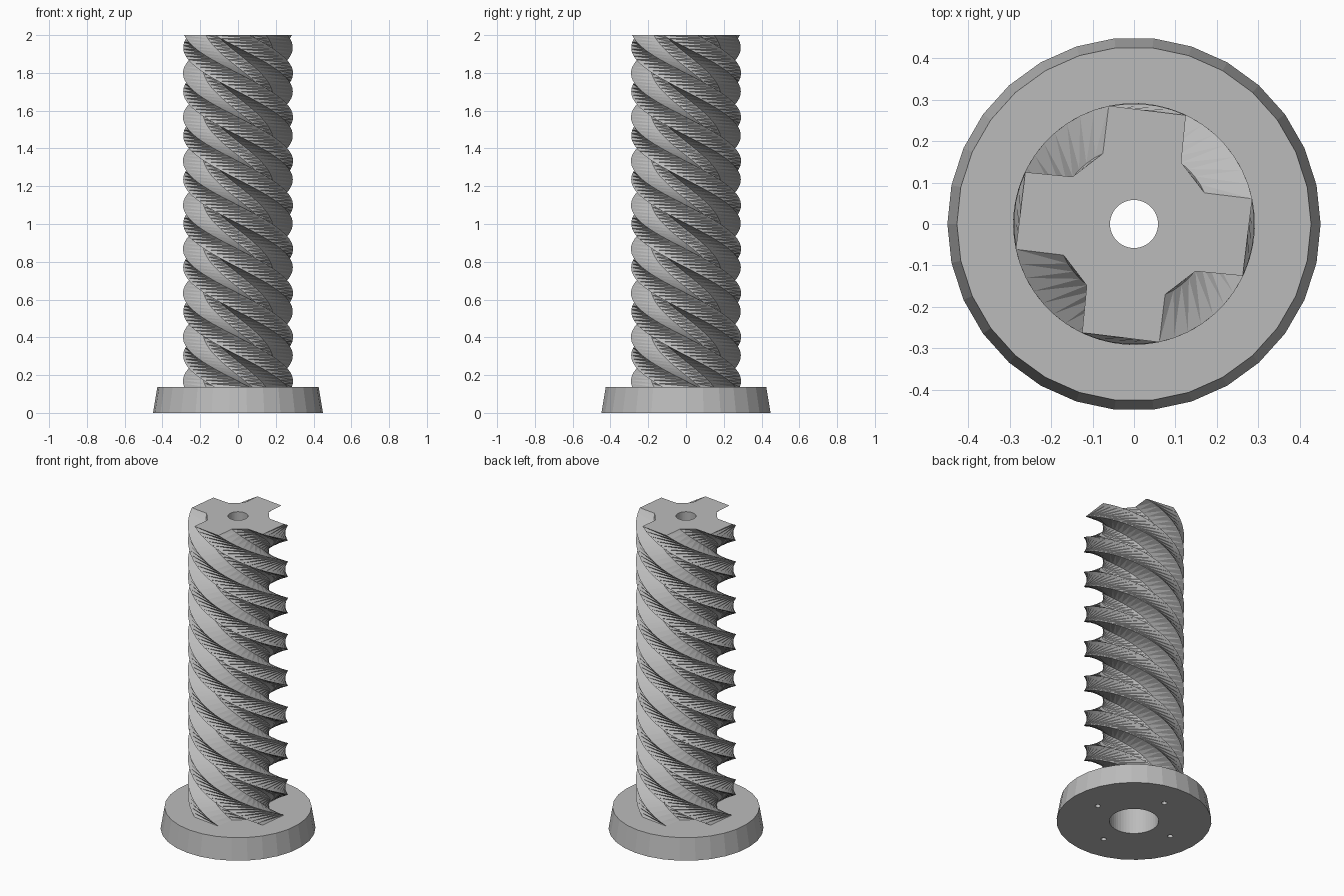
import bpy, bmesh, math
from mathutils import Vector

if "Cube" in bpy.data.objects:
    bpy.data.objects.remove(bpy.data.objects["Cube"])

BASE_H, TOP, TURN, SLICES = 0.137, 2.0, -4 * math.pi, 100
BORE, SHAFT, LEDGE = 0.143, 0.058, 1.86

gray = bpy.data.materials.new("gray plastic")
gray.diffuse_color = (0.5, 0.5, 0.5, 1)
gray.use_nodes = True
gray.node_tree.nodes["Principled BSDF"].inputs["Base Color"].default_value = gray.diffuse_color


def circle(r, n, cx=0.0, cy=0.0):
    return [(cx + r * math.cos(2 * math.pi * i / n),
             cy + r * math.sin(2 * math.pi * i / n)) for i in range(n)]


def turned(pts, a):
    c, s = math.cos(a), math.sin(a)
    return [(x * c - y * s, x * s + y * c) for x, y in pts]


def ring(bm, pts, z):
    return [bm.verts.new((x, y, z)) for x, y in pts]


def wall(bm, a, b, smooth=False, split=False):
    n = len(a)
    for i in range(n):
        j = (i + 1) % n
        if split:
            faces = [(a[i], a[j], b[i]), (a[j], b[j], b[i])]
        else:
            faces = [(a[i], a[j], b[j], b[i])]
        for f in faces:
            bm.faces.new(f).smooth = smooth


def cap(bm, *rings):
    edges = []
    for r in rings:
        for i, v in enumerate(r):
            w = r[(i + 1) % len(r)]
            edges.append(bm.edges.get((v, w)) or bm.edges.new((v, w)))
    bmesh.ops.triangle_fill(bm, edges=edges, use_beauty=True, normal=Vector((0, 0, 1)))


def finish(bm, name):
    bmesh.ops.recalc_face_normals(bm, faces=bm.faces[:])
    me = bpy.data.meshes.new(name)
    bm.to_mesh(me)
    bm.free()
    me.materials.append(gray)
    ob = bpy.data.objects.new(name, me)
    bpy.context.collection.objects.link(ob)


# Screw: four-armed section twisted two full turns
valley = [(0.285, 0.061), (0.17, 0.075), (0.114, 0.148), (0.125, 0.262)]
section = [p for k in range(4) for p in turned(valley, k * math.pi / 2)]
bm = bmesh.new()
levels = []
for i in range(SLICES + 1):
    t = i / SLICES
    levels.append(ring(bm, turned(section, TURN * t), BASE_H + (TOP - BASE_H) * t))
for lo, hi in zip(levels, levels[1:]):
    wall(bm, lo, hi, split=True)
# stepped bore through the screw
bore = [ring(bm, circle(r, 48), z) for r, z in
        [(BORE, BASE_H), (BORE, LEDGE), (SHAFT, LEDGE), (SHAFT, TOP)]]
for lo, hi in zip(bore, bore[1:]):
    wall(bm, lo, hi)
cap(bm, levels[0], bore[0])
cap(bm, levels[-1], bore[-1])
finish(bm, "twisted_screw")

# Base: tapered disc with a bore and four blind screw holes
bm = bmesh.new()
bottom, top = ring(bm, circle(0.45, 30), 0), ring(bm, circle(0.427, 30), BASE_H)
b0, b1 = ring(bm, circle(BORE, 48), 0), ring(bm, circle(BORE, 48), BASE_H)
wall(bm, bottom, top)
wall(bm, b0, b1)
holes = []
for k in range(4):
    a = k * math.pi / 2
    pts = circle(0.016, 12, 0.274 * math.cos(a), 0.274 * math.sin(a))
    h0, h1 = ring(bm, pts, 0), ring(bm, pts, 0.1)
    wall(bm, h0, h1)
    bm.faces.new(h1)
    holes.append(h0)
cap(bm, bottom, b0, *holes)
cap(bm, top, b1)
finish(bm, "base_disc")
